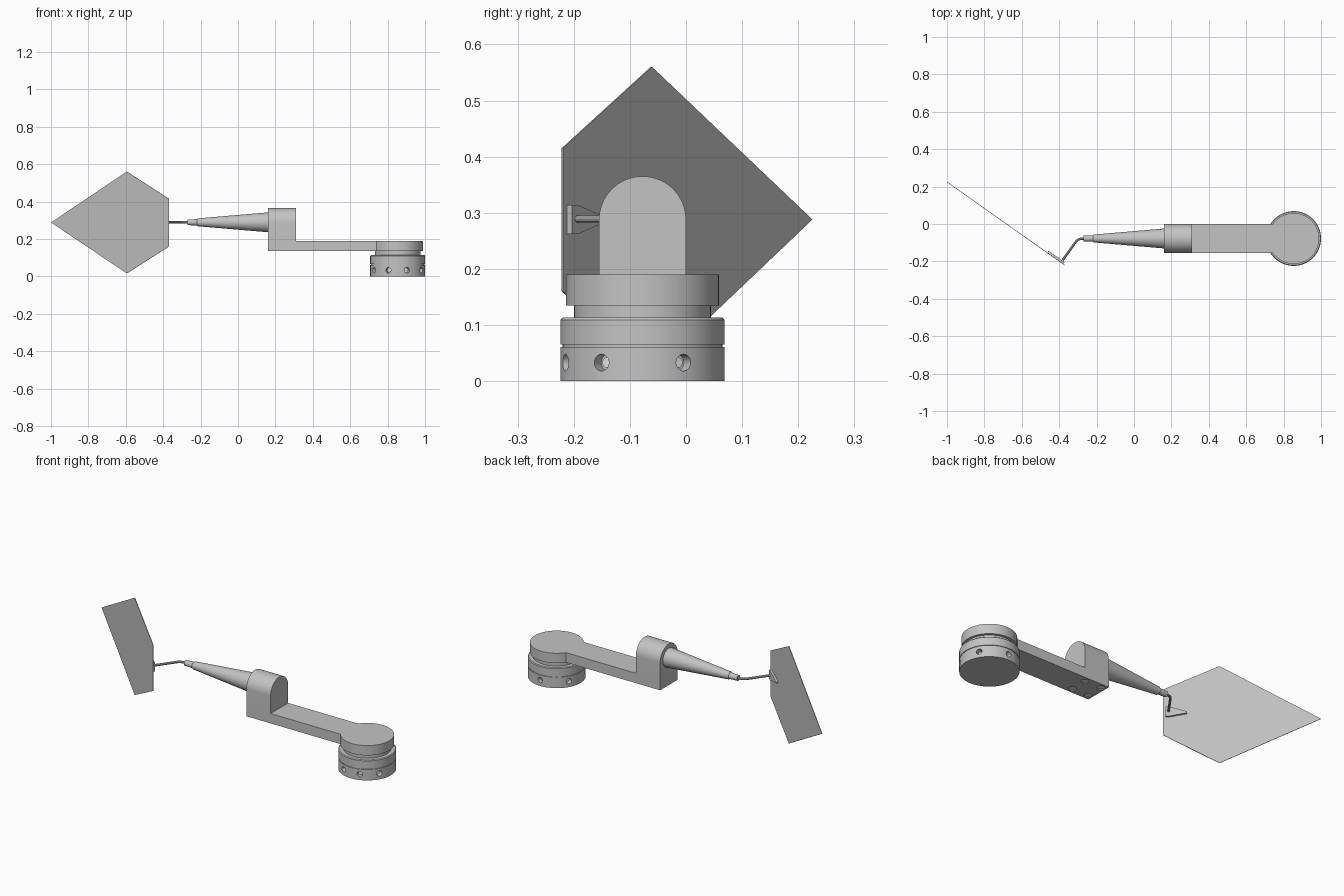
import bpy, bmesh
from math import sin, cos, pi, radians, asin
from mathutils import Vector, Matrix

cube = bpy.data.objects.get("Cube")
if cube:
    bpy.data.objects.remove(cube)


def material(name, value):
    m = bpy.data.materials.new(name)
    m.use_nodes = True
    m.diffuse_color = (value, value, value, 1)
    m.node_tree.nodes["Principled BSDF"].inputs["Base Color"].default_value = m.diffuse_color
    return m


GREY = material("satin_grey", 0.55)
PALE = material("pale_steel", 0.9)


def finish(bm, name, mat=GREY):
    bmesh.ops.remove_doubles(bm, verts=bm.verts, dist=1e-5)
    bmesh.ops.recalc_face_normals(bm, faces=bm.faces)
    mesh = bpy.data.meshes.new(name)
    bm.to_mesh(mesh)
    bm.free()
    ob = bpy.data.objects.new(name, mesh)
    bpy.context.collection.objects.link(ob)
    mesh.materials.append(mat)
    return ob


def smooth(ob):
    bpy.ops.object.select_all(action='DESELECT')
    ob.select_set(True)
    bpy.context.view_layer.objects.active = ob
    bpy.ops.object.shade_smooth_by_angle(angle=radians(30))


def prism(name, points, offset):
    """Polygon extruded along a vector."""
    bm = bmesh.new()
    face = bm.faces.new([bm.verts.new(p) for p in points])
    geo = bmesh.ops.extrude_face_region(bm, geom=[face], use_keep_orig=True)["geom"]
    bmesh.ops.translate(bm, vec=offset, verts=[g for g in geo if isinstance(g, bmesh.types.BMVert)])
    return finish(bm, name)


def lathe(name, profile, origin, axis=(0, 0, 1), steps=64, mat=GREY):
    """Profile of (radius, height) turned about an axis."""
    bm = bmesh.new()
    vs = [bm.verts.new((r, 0, h)) for r, h in profile]
    es = [bm.edges.new(pair) for pair in zip(vs, vs[1:])]
    bmesh.ops.spin(bm, geom=vs + es, cent=(0, 0, 0), axis=(0, 0, 1), angle=2 * pi, steps=steps)
    turn = Vector(axis).to_track_quat('Z', 'Y').to_matrix().to_4x4()
    bm.transform(Matrix.Translation(origin) @ turn)
    ob = finish(bm, name, mat)
    smooth(ob)
    return ob


def rod(name, r, length, origin, axis, mat=GREY):
    return lathe(name, [(0, 0), (r, 0), (r, length), (0, length)], origin, axis, 20, mat)


def cut(target, cutter):
    cutter.hide_render = True
    mod = target.modifiers.new("hole", 'BOOLEAN')
    mod.operation, mod.object, mod.solver = 'DIFFERENCE', cutter, 'EXACT'
    bpy.context.view_layer.objects.active = target
    bpy.ops.object.modifier_apply(modifier=mod.name)
    bpy.data.objects.remove(cutter)


MID = -0.0775            # centre line of the arm in y
HALF = 0.0775            # half width of the arm
HUB = Vector((0.8535, MID, 0))
R = 0.1465

# Round base with a groove, chamfered rim and narrower neck
base = lathe("base", [(0, 0), (R, 0), (R, .061), (R - .004, .061), (R - .004, .065), (R, .065),
                      (R, .109), (R - .004, .113), (.122, .113), (.122, .135), (0, .135)], HUB)

# Radial screw holes around the base
for i, deg in enumerate((30, 90, 150, 210, 250, 290, 330)):
    out = Vector((cos(radians(deg)), sin(radians(deg)), 0))
    centre = HUB + Vector((0, 0, .033))
    cut(base, rod("hole_cutter", .015, .05, centre + out * (R - .025), out))
    rod(f"base_screw_{i + 1}", .009, .008, centre + out * (R - .027), out, PALE)
smooth(base)

# Arm: a round end joined to a straight bar, as one plate
rim, end = .136, .16
gap = asin(HALF / rim)
arc = [-pi + gap + (2 * pi - 2 * gap) * i / 56 for i in range(57)]
outline = [(HUB.x + rim * cos(a), MID + rim * sin(a), .135) for a in arc]
outline += [(end, MID + HALF, .135), (end, MID - HALF, .135)]
arm = prism("arm", outline, (0, 0, .055))

# Four screws under the arm
for i, (sx, sy) in enumerate(((-1, -1), (-1, 1), (1, -1), (1, 1))):
    spot = Vector((.235 + sx * .05, MID + sy * .048, .125))
    cut(arm, rod("hole_cutter", .02, .025, spot, (0, 0, 1)))
    rod(f"arm_screw_{i + 1}", .0195, .01, spot + Vector((0, 0, .014)), (0, 0, 1), PALE)
smooth(arm)

# Arched holder block
top = .2875
arch = [(end, MID + HALF * cos(pi * i / 32), top + HALF * sin(pi * i / 32)) for i in range(33)]
arch += [(end, MID - HALF, .19), (end, MID + HALF, .19)]
smooth(prism("holder_block", arch, (.15, 0, 0)))

# Tapered handle with a short ferrule
lathe("handle", [(0, 0), (.053, 0), (.021, .375), (.017, .38), (.015, .43), (0, .43)],
      (end, MID, .289), (-1, 0, 0), 48)

# Bent neck rod
curve = bpy.data.curves.new("neck_rod", 'CURVE')
curve.dimensions = '3D'
curve.bevel_depth, curve.bevel_resolution, curve.use_fill_caps = .0065, 3, True
path = curve.splines.new('POLY')
stops = [(-.26, -.0775), (-.285, -.079), (-.298, -.083), (-.31, -.094), (-.382, -.194)]
path.points.add(len(stops) - 1)
for point, (x, y) in zip(path.points, stops):
    point.co = (x, y, .289, 1)
neck = bpy.data.objects.new("neck_rod", curve)
bpy.context.collection.objects.link(neck)
curve.materials.append(GREY)
bpy.ops.object.select_all(action='DESELECT')
neck.select_set(True)
bpy.context.view_layer.objects.active = neck
bpy.ops.object.convert(target='MESH')
smooth(neck)


# Flat pointed blade, standing upright and slanted across x and y
def blade_y(x):
    return .223 - .706 * (x + 1)


normal = Vector((.577, .817, 0))
shape = [(-1, .288), (-.595, .56), (-.37, .415), (-.37, .16), (-.595, .016)]
prism("blade", [(x, blade_y(x), z) for x, z in shape], normal * .003)

# Triangular mounting tab on the back of the blade
tab = [(-.38, .262), (-.38, .314), (-.395, .314), (-.465, .292), (-.465, .284), (-.395, .262)]
prism("blade_tab", [(x, blade_y(x), z) for x, z in tab], normal * .014)
